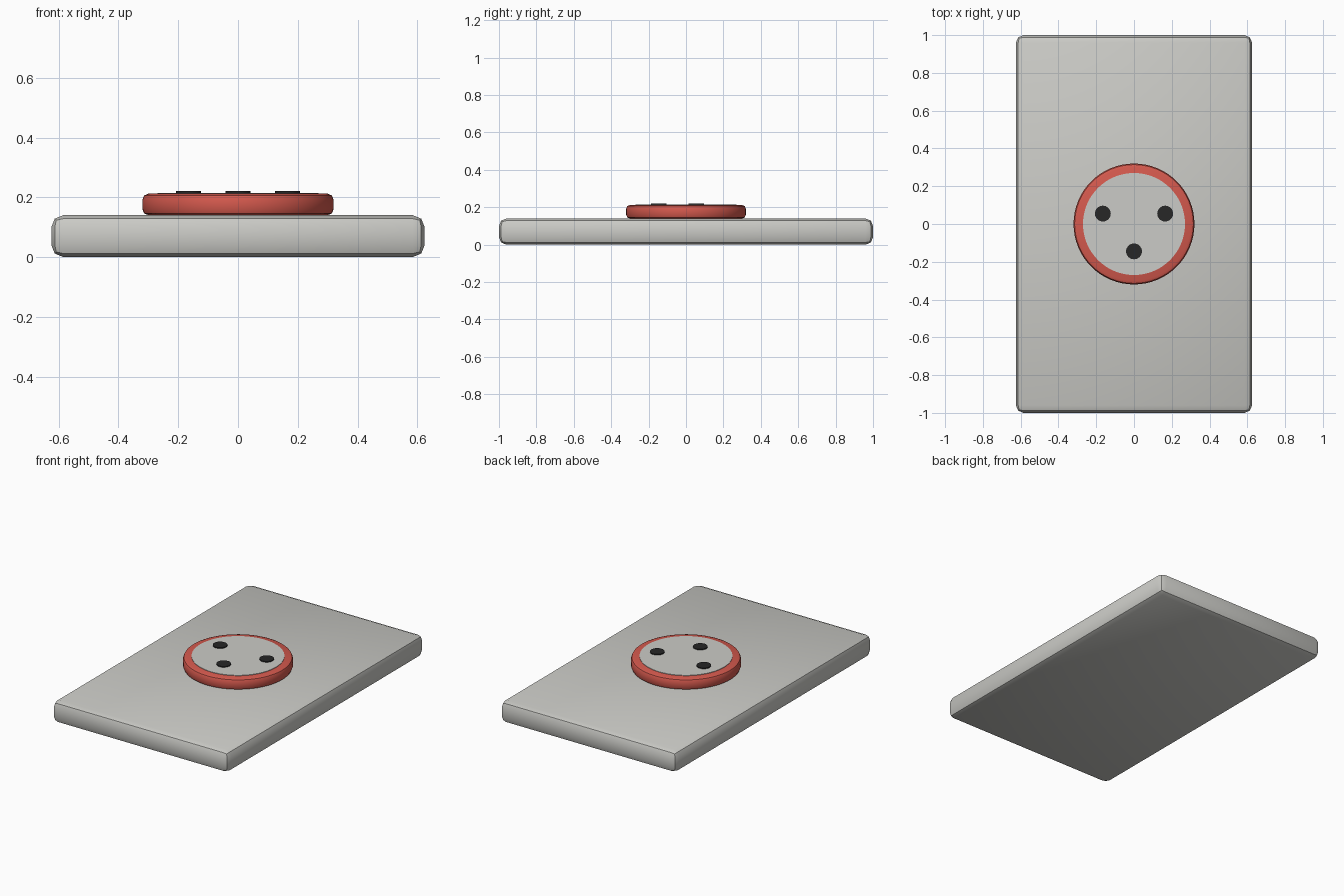
import bpy
import bmesh
import math

cube = bpy.data.objects.get("Cube")
if cube:
    bpy.data.objects.remove(cube, do_unlink=True)


def make_material(name, rgb, roughness=0.5):
    mat = bpy.data.materials.new(name)
    mat.use_nodes = True
    mat.diffuse_color = (*rgb, 1)
    bsdf = mat.node_tree.nodes["Principled BSDF"]
    bsdf.inputs["Base Color"].default_value = (*rgb, 1)
    bsdf.inputs["Roughness"].default_value = roughness
    return mat


light_grey = make_material("light grey", (0.60, 0.60, 0.57))
red = make_material("warm red", (0.66, 0.10, 0.075))
black = make_material("soft black", (0.02, 0.02, 0.02))


def finish(obj, name, mat, bevel=0, segments=2):
    """Name and colour a part, round its edges and smooth it."""
    obj.name = obj.data.name = name
    obj.data.materials.append(mat)
    bpy.ops.object.transform_apply(location=False, rotation=False, scale=True)
    if bevel:
        mod = obj.modifiers.new("rounded edges", "BEVEL")
        mod.width = bevel
        mod.segments = segments
        mod.limit_method = "ANGLE"
        mod.angle_limit = math.radians(40)
        bpy.ops.object.modifier_apply(modifier=mod.name)
    bpy.ops.object.shade_smooth_by_angle(angle=math.radians(40))
    return obj


def disc(name, mat, radius, bottom, top, x=0, y=0, sides=64, bevel=0):
    bpy.ops.mesh.primitive_cylinder_add(
        vertices=sides, radius=radius, depth=top - bottom,
        location=(x, y, (bottom + top) / 2))
    return finish(bpy.context.object, name, mat, bevel)


# Base slab with rounded edges
bpy.ops.mesh.primitive_cube_add(size=1, location=(0, 0, 0.07))
slab = bpy.context.object
slab.scale = (1.25, 2.0, 0.14)
finish(slab, "base_plate", light_grey, bevel=0.04)

# Raised round housing and its inset face
disc("round_housing", red, 0.32, 0.14, 0.212, bevel=0.02)
disc("socket_face", light_grey, 0.27, 0.207, 0.215)

# Three pin holes, drawn as thin plates
holes = {"left_hole": (0.165, 0.055),
         "right_hole": (-0.165, 0.055),
         "front_hole": (0, -0.145)}
for name, (x, y) in holes.items():
    disc(name, black, 0.042, 0.214, 0.221, x, y, sides=32)
